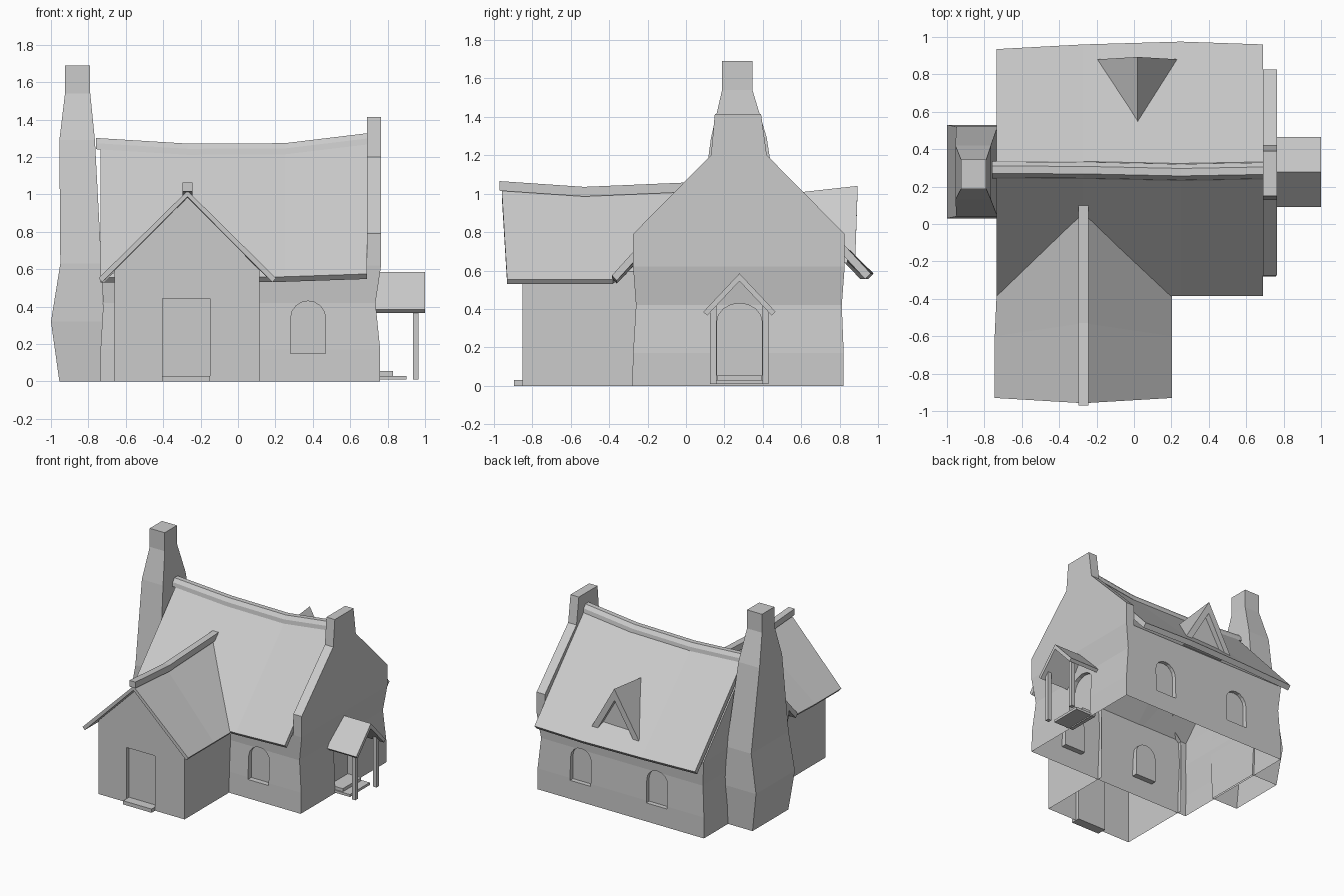
import bpy, bmesh, math

if "Cube" in bpy.data.objects:
    bpy.data.objects.remove(bpy.data.objects["Cube"])

def obj_from_bm(name, bm):
    bmesh.ops.recalc_face_normals(bm, faces=bm.faces[:])
    me = bpy.data.meshes.new(name)
    bm.to_mesh(me)
    bm.free()
    ob = bpy.data.objects.new(name, me)
    bpy.context.collection.objects.link(ob)
    return ob

def loft(name, rings, cap_start=True, cap_end=True):
    """Skin a list of equal-length closed rings of 3D points."""
    bm = bmesh.new()
    vs = [[bm.verts.new(p) for p in r] for r in rings]
    n = len(rings[0])
    for a, b in zip(vs, vs[1:]):
        for i in range(n):
            j = (i + 1) % n
            bm.faces.new((a[i], a[j], b[j], b[i]))
    if cap_start:
        bm.faces.new(vs[0])
    if cap_end:
        bm.faces.new(vs[-1])
    return obj_from_bm(name, bm)

def rect(x0, x1, y0, y1, z):
    return [(x0, y0, z), (x1, y0, z), (x1, y1, z), (x0, y1, z)]

def box(name, x0, x1, y0, y1, z0, z1):
    return loft(name, [rect(x0, x1, y0, y1, z0), rect(x0, x1, y0, y1, z1)])

def arch(cu, half, z0, z1, rise):
    """Arched outline as (u, z) pairs."""
    return [(cu - half, z0), (cu + half, z0)] + [
        (cu + half * math.cos(math.pi * i / 8), z1 - rise + rise * math.sin(math.pi * i / 8))
        for i in range(9)]

def carve(ob, cutter):
    m = ob.modifiers.new("recess", 'BOOLEAN')
    m.operation = 'DIFFERENCE'
    m.solver = 'EXACT'
    m.object = cutter
    bpy.context.view_layer.objects.active = ob
    bpy.ops.object.modifier_apply(modifier=m.name)
    bpy.data.objects.remove(cutter)

def drop_faces(ob, test):
    bm = bmesh.new()
    bm.from_mesh(ob.data)
    bad = [f for f in bm.faces if all(test(v.co) for v in f.verts)]
    bmesh.ops.delete(bm, geom=bad, context='FACES')
    bm.to_mesh(ob.data)
    bm.free()

# Main house body: bowed walls rising to a ridge
body = loft("house_body", [
    rect(-.735, .76, -.28, .82, 0),
    rect(-.735, .76, -.275, .82, .17),
    rect(-.72, .735, -.26, .81, .42),
    rect(-.735, .765, -.275, .825, .62),
    rect(-.73, .72, .265, .285, 1.2)])

# Arched window recesses, front and back, and the side door recess
for x in (.375, -.31):
    for y0, y1 in ((-.5, -.232), (.782, 1.0)):
        o = arch(x, .093, .15, .43, .09)
        carve(body, loft("cutter", [[(u, y, z) for u, z in o] for y in (y0, y1)]))
o = arch(.278, .118, .03, .43, .1)
carve(body, loft("cutter", [[(x, u, z) for u, z in o] for x in (.705, .9)]))
drop_faces(body, lambda c: c.z < 1e-4)

# Right gable parapet with short chimney stub
par = [(-.275, .62), (-.275, .79), (.13, 1.2), (.15, 1.415),
       (.39, 1.415), (.42, 1.2), (.825, .79), (.825, .62)]
loft("gable_parapet", [[(x, y, z) for y, z in par] for x in (.69, .765)])

# Tall left chimney
loft("chimney", [
    rect(-.955, -.72, .05, .51, 0),
    rect(-1.0, -.72, .03, .53, .32),
    rect(-.95, -.73, .04, .52, .63),
    rect(-.955, -.765, .13, .42, 1.29),
    rect(-.925, -.79, .188, .345, 1.54),
    rect(-.925, -.79, .188, .345, 1.69)], cap_start=False)

# Sagging main roof slab and its ridge cap: x, ridge y, ridge z, front eave z, back eave y
stations = [(-.735, .29, 1.29, .555, .935), (-.27, .288, 1.26, .555, .96),
            (.25, .277, 1.262, .56, .975), (.69, .285, 1.315, .575, .96)]
loft("main_roof", [[
    (x, -.385, ez), (x, ry, rz), (x, by, .585),
    (x, by - .028, .555), (x, ry, rz - .055), (x, -.36, ez - .027)]
    for x, ry, rz, ez, by in stations])
cap = [(-.047, -.06), (-.042, -.028), (-.02, 0), (.02, 0), (.042, -.028), (.047, -.06)]
loft("main_ridge_cap", [[(x - (.025 if x < -.7 else 0), ry + dy, rz + .012 + dz) for dy, dz in cap]
                        for x, ry, rz, ez, by in stations])

# Front wing walls with door recess
pent = [(-.66, 0), (.115, 0), (.115, .595), (-.27, .985), (-.66, .595)]
wing = loft("wing_walls", [[(x, y, z) for x, z in pent] for y in (-.85, -.24)])
carve(wing, box("cutter", -.405, -.15, -1, -.82, .03, .445))
drop_faces(wing, lambda c: c.z < 1e-4)
drop_faces(wing, lambda c: c.y > -.241)
box("wing_door_step", -.405, -.15, -.895, -.82, 0, .03)

# Wing roof slab and ridge beam: ridge y, eave y, ridge z, left eave x
wst = [(-.958, -.93, 1.02, -.745), (-.53, -.6, .998, -.745), (.1, -.38, 1.02, -.735)]
loft("wing_roof", [[
    (lx, ey, .553), (-.27, ry, rz), (.203, ey, .553),
    (.185, ey, .53), (-.27, ry, rz - .033), (lx + .018, ey, .53)]
    for ry, ey, rz, lx in wst])
loft("wing_ridge_beam", [[
    (-.297, y, z), (-.243, y, z), (-.243, y, z - .05), (-.297, y, z - .05)]
    for y, z in ((-.97, 1.065), (-.53, 1.035), (.105, 1.062))])

# Triangular dormer on the back slope with recessed gable panel
tri = [(-.2, .88, .66), (.02, .893, 1.04), (.24, .88, .66),
       (.185, .88, .66), (.02, .89, .945), (-.145, .88, .66)]
tip = (.02, .53, 1.0)
loft("dormer_roof", [tri, [tuple(t + .01 * (a - t) for a, t in zip(p, tip)) for p in tri]])
loft("dormer_panel", [[(-.16, y, .64), (.2, y, .64), (.02, y, .96)] for y in (.84, .8)])

# Side porch: gabled roof, two posts and steps
chev = [(.09, .385), (.278, .585), (.466, .385), (.446, .366), (.278, .545), (.11, .366)]
loft("porch_roof", [[(x, y, z) for y, z in chev] for x in (.73, 1.0)])
for y in (.142, .414):
    box("porch_post", .935, .966, y - .016, y + .016, .01, .42)
box("porch_step_lower", .72, .9, .15, .406, .01, .03)
box("porch_step_upper", .71, .83, .16, .396, .03, .055)
